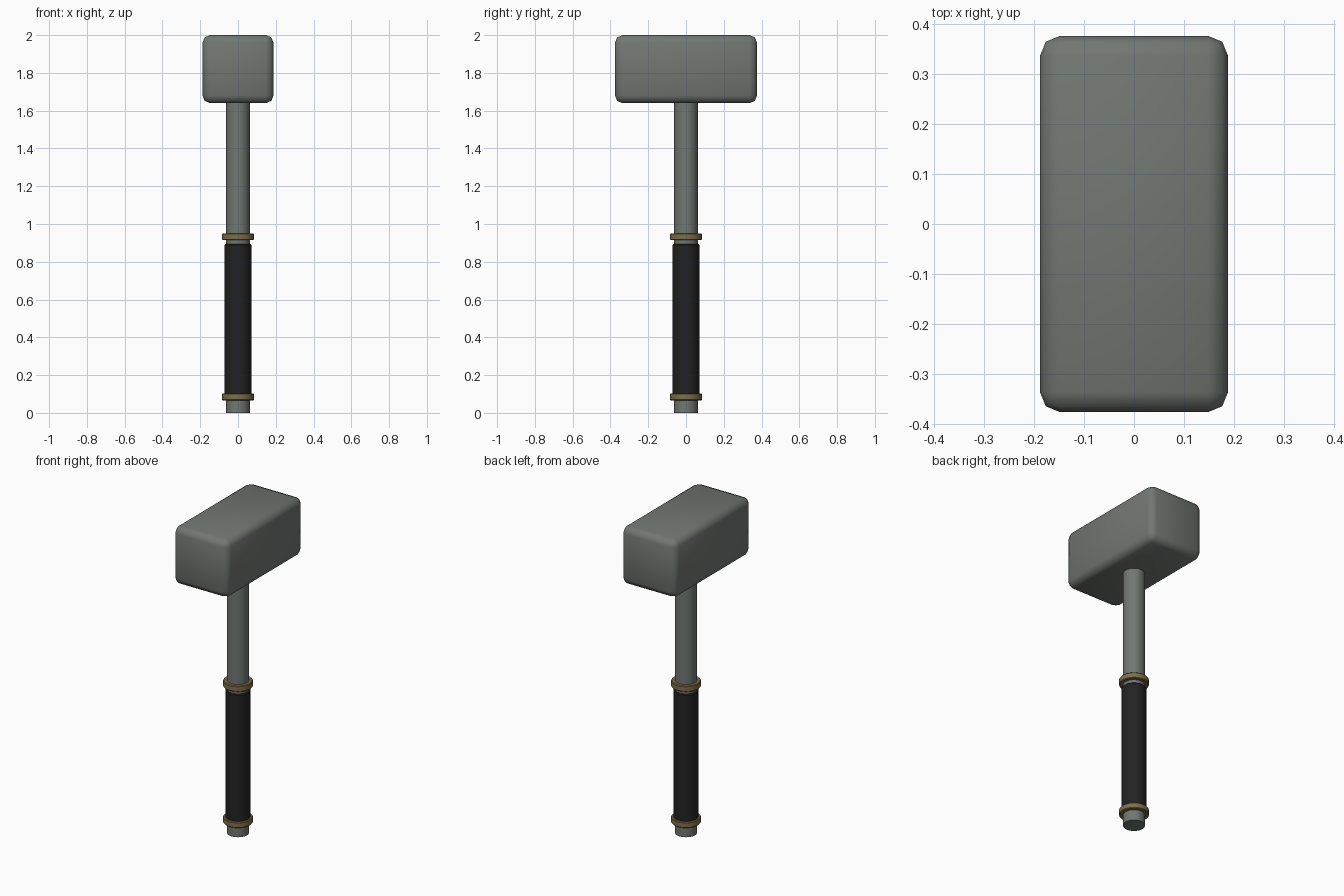
import bpy

if "Cube" in bpy.data.objects:
    bpy.data.objects.remove(bpy.data.objects["Cube"])


def material(name, rgb):
    m = bpy.data.materials.new(name)
    m.diffuse_color = (*rgb, 1.0)
    m.use_nodes = True
    m.node_tree.nodes["Principled BSDF"].inputs["Base Color"].default_value = m.diffuse_color
    return m


STEEL = material("grey steel", (0.165, 0.185, 0.17))
LEATHER = material("black leather", (0.016, 0.016, 0.016))
BRASS = material("dull brass", (0.21, 0.155, 0.065))


def finish(name, mat, bevel=0.0, segments=2, angle=30):
    ob = bpy.context.object
    ob.name = name
    ob.data.materials.append(mat)
    if bevel:
        mod = ob.modifiers.new("bevel", 'BEVEL')
        mod.width = bevel
        mod.segments = segments
        mod.limit_method = 'ANGLE'
        bpy.ops.object.modifier_apply(modifier=mod.name)
    bpy.ops.object.shade_smooth_by_angle(angle=angle * 3.14159 / 180)
    return ob


def rod(name, radius, z0, z1, mat, bevel=0.0, segments=1):
    bpy.ops.mesh.primitive_cylinder_add(vertices=32, radius=radius, depth=z1 - z0,
                                        location=(0, 0, (z0 + z1) / 2))
    return finish(name, mat, bevel, segments)


# hammer head: long block with rounded edges
bpy.ops.mesh.primitive_cube_add(size=1, location=(0, 0, 1.82))
bpy.context.object.scale = (0.376, 0.752, 0.36)
bpy.ops.object.transform_apply(location=False, rotation=False, scale=True)
finish("head", STEEL, 0.04, 2, 50)

# handle, grip and the two collars
rod("shaft", 0.0625, 0.0, 1.66, STEEL)
rod("grip", 0.071, 0.085, 0.893, LEATHER, 0.005)
for name, z in (("lower_collar", 0.066), ("upper_collar", 0.914)):
    rod(name, 0.084, z, z + 0.037, BRASS, 0.004)
